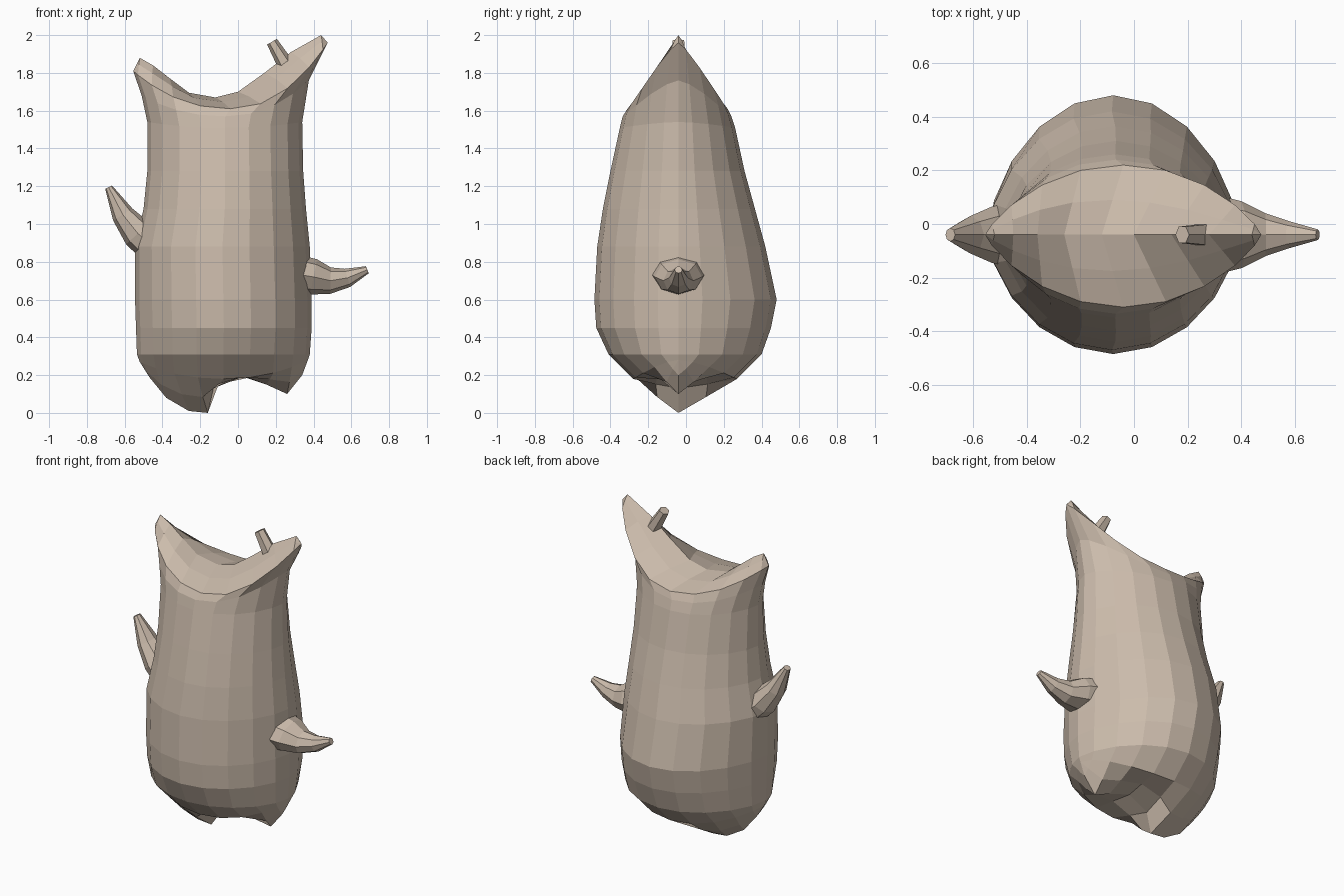
import bpy, bmesh
from math import cos, sin, pi
from mathutils import Vector

if "Cube" in bpy.data.objects:
    bpy.data.objects.remove(bpy.data.objects["Cube"])

N = 20      # sides of the body
CY = -0.04  # depth of the body's centre plane

mat = bpy.data.materials.new("tan")
mat.diffuse_color = (0.6, 0.5, 0.41, 1)
mat.use_nodes = True
mat.node_tree.nodes["Principled BSDF"].inputs["Base Color"].default_value = mat.diffuse_color


def finish(bm, name):
    bmesh.ops.recalc_face_normals(bm, faces=bm.faces)
    me = bpy.data.meshes.new(name)
    bm.to_mesh(me)
    bm.free()
    me.materials.append(mat)
    ob = bpy.data.objects.new(name, me)
    bpy.context.collection.objects.link(ob)
    return ob


def bridge(bm, a, b):
    n = len(a)
    for i in range(n):
        bm.faces.new((a[i], a[(i + 1) % n], b[(i + 1) % n], b[i]))


def body_ring(bm, xl, xr, yf, yb, z, lift_l=0, lift_r=0, q=1.2, p=2.2):
    """Oval ring whose left and right ends can be lifted into peaks."""
    cx, rx = (xl + xr) / 2, (xr - xl) / 2
    ring = []
    for i in range(N):
        c, s = cos(2 * pi * i / N), sin(2 * pi * i / N)
        depth = abs(s) ** q
        y = CY + depth * ((yb - CY) if s > 0 else (yf - CY))
        lift = (lift_r if c > 0 else lift_l) * abs(c) ** p
        ring.append(bm.verts.new((cx + rx * c, y, z + lift)))
    return ring


def ridge_cap(bm, ring, ridge, bias):
    """Close a ring with a left-right ridge line (points listed right to left)."""
    cols = []
    for i, (x, z) in enumerate(ridge, 1):
        back, front = ring[i], ring[N - i]
        mid = Vector((x, CY, z))
        halves = []
        for v in (back, front):
            pt = v.co.lerp(mid, 0.5)
            pt.z = v.co.z + (z - v.co.z) * bias
            halves.append(bm.verts.new(pt))
        cols.append([back, halves[0], bm.verts.new(mid), halves[1], front])
    for a, b in zip(cols, cols[1:]):
        for k in range(4):
            bm.faces.new((a[k], a[k + 1], b[k + 1], b[k]))
    for end, col in ((ring[0], cols[0]), (ring[N // 2], cols[-1])):
        for k in range(4):
            bm.faces.new((end, col[k], col[k + 1]))


def limb(name, path, sides):
    """Tapered tube in the x-z plane; path holds (x, z, half thickness, half depth)."""
    bm = bmesh.new()
    pts = [Vector((x, CY, z)) for x, z, _, _ in path]
    rings = []
    for k, (_, _, t, d) in enumerate(path):
        along = (pts[min(k + 1, len(pts) - 1)] - pts[max(k - 1, 0)]).normalized()
        side = along.cross(Vector((0, 1, 0)))
        rings.append([bm.verts.new(pts[k] + side * t * cos(2 * pi * i / sides)
                                   + Vector((0, d * sin(2 * pi * i / sides), 0)))
                      for i in range(sides)])
    for a, b in zip(rings, rings[1:]):
        bridge(bm, a, b)
    bm.faces.new(rings[0])
    bm.faces.new(rings[-1])
    return finish(bm, name)


# Body with ear peaks on top and two stubby feet below
bm = bmesh.new()
rings = [body_ring(bm, *r) for r in (
    (-.52, .37, -.28, .27, .18, .09, .10),
    (-.535, .38, -.41, .40, .31),
    (-.54, .39, -.475, .45, .45),
    (-.545, .39, -.485, .48, .60),
    (-.545, .38, -.47, .42, .88),
    (-.50, .36, -.44, .365, 1.08),
    (-.48, .345, -.40, .31, 1.28),
    (-.48, .34, -.35, .26, 1.51, .03, .03),
    (-.51, .375, -.335, .24, 1.57, .11, .19, 1.35),
    (-.555, .475, -.31, .22, 1.61, .20, .35, 1.6),
)]
for a, b in zip(rings, rings[1:]):
    bridge(bm, a, b)
# saddle between the ears
ridge_cap(bm, rings[-1], [(.44, 2.0), (.28, 1.91), (.14, 1.80), (0, 1.70), (-.12, 1.67),
                          (-.26, 1.695), (-.36, 1.77), (-.45, 1.84), (-.52, 1.88)], 0.6)
# feet and the gap between them
ridge_cap(bm, rings[0], [(.34, .20), (.26, .10), (.15, .15), (0, .20), (-.13, .13),
                         (-.16, .0), (-.26, .01), (-.38, .08), (-.47, .19)], 0.55)
finish(bm, "body")

# Arms: left one raised, right one held out
limb("left_arm", [(-.46, .89, .09, .12), (-.53, .95, .085, .105),
                  (-.61, 1.05, .06, .07), (-.685, 1.195, .02, .025)], 8)
limb("right_arm", [(.34, .73, .10, .14), (.40, .72, .095, .125),
                   (.49, .70, .07, .08), (.58, .715, .05, .05), (.685, .758, .02, .02)], 8)

# Small horn beside the right ear
limb("horn", [(.26, 1.83, .045, .045), (.18, 1.965, .03, .035)], 6)
